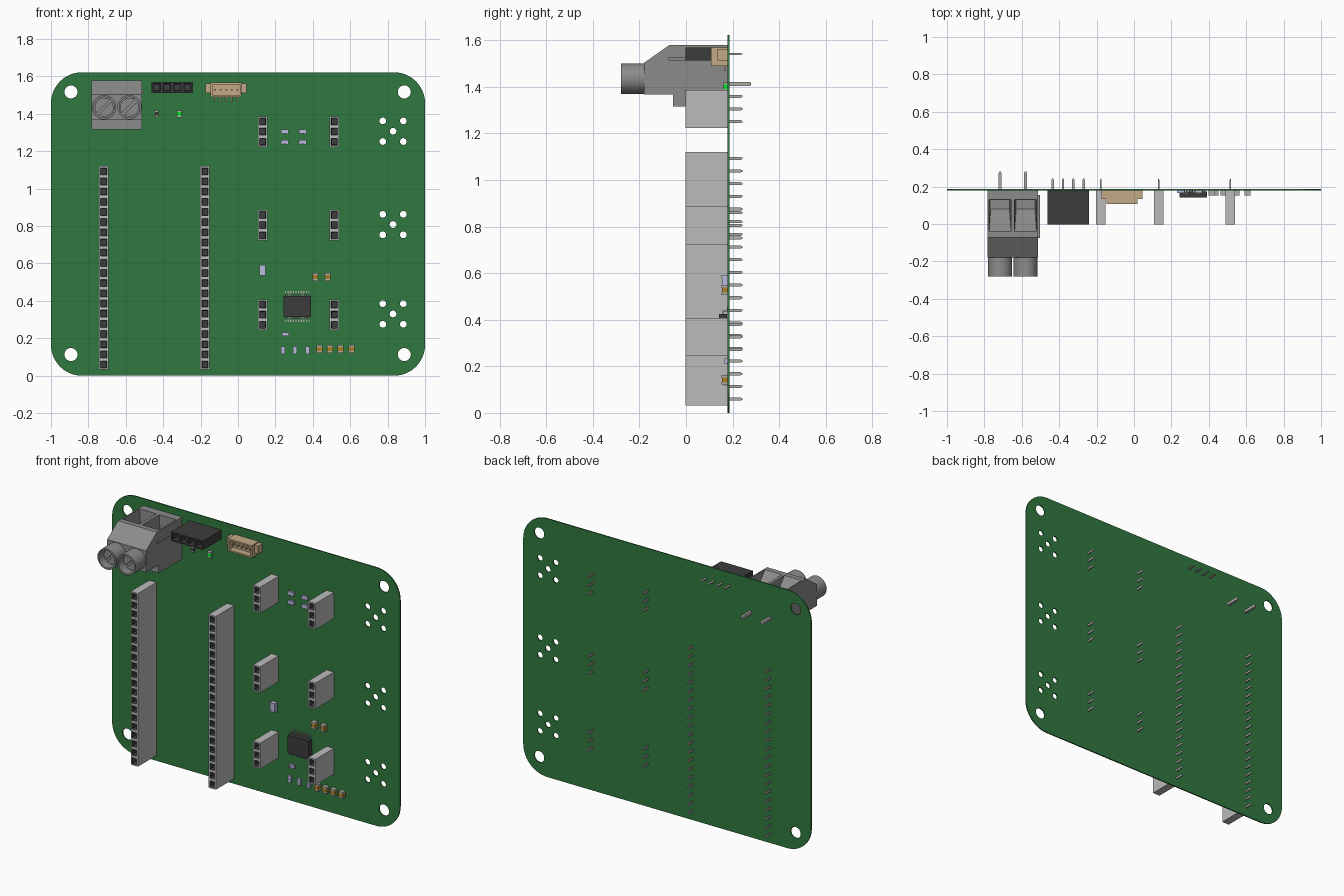
import bpy, bmesh
from math import sin, cos, pi, radians
from mathutils import Matrix, Vector

if "Cube" in bpy.data.objects:
    bpy.data.objects.remove(bpy.data.objects["Cube"])

FRONT, BACK = 0.179, 0.187   # board faces along y


def mat(name, r, g, b):
    m = bpy.data.materials.new(name)
    m.diffuse_color = (r, g, b, 1)
    m.use_nodes = True
    m.node_tree.nodes["Principled BSDF"].inputs["Base Color"].default_value = m.diffuse_color
    return m


GREEN = mat("board_green", 0.03, 0.19, 0.05)
LIGHT = mat("light_grey", 0.50, 0.50, 0.50)
MID = mat("mid_grey", 0.26, 0.26, 0.26)
DARK = mat("dark", 0.045, 0.045, 0.045)
METAL = mat("metal", 0.42, 0.42, 0.40)
BEIGE = mat("beige", 0.55, 0.40, 0.24)
LILAC = mat("lilac", 0.50, 0.50, 0.75)
GOLD = mat("gold", 0.42, 0.22, 0.02)
LED = mat("led_green", 0.0, 0.85, 0.02)


def finish(bm, name, *mats):
    bmesh.ops.recalc_face_normals(bm, faces=bm.faces)
    me = bpy.data.meshes.new(name)
    bm.to_mesh(me)
    bm.free()
    for m in mats:
        me.materials.append(m)
    ob = bpy.data.objects.new(name, me)
    bpy.context.collection.objects.link(ob)
    return ob


def box(bm, x0, x1, y0, y1, z0, z1, mi=0):
    M = Matrix.Translation(((x0 + x1) / 2, (y0 + y1) / 2, (z0 + z1) / 2)) @ \
        Matrix.Diagonal((x1 - x0, y1 - y0, z1 - z0, 1))
    vs = bmesh.ops.create_cube(bm, size=1, matrix=M)["verts"]
    for f in {f for v in vs for f in v.link_faces}:
        f.material_index = mi
    return vs


def pin(bm, x, z, w, h, y1):
    # straight shank with a tapered tip pointing backwards
    box(bm, x - w / 2, x + w / 2, FRONT, y1 - 0.008, z - h / 2, z + h / 2)
    tip = box(bm, x - w / 2, x + w / 2, y1 - 0.008, y1, z - h / 2, z + h / 2)
    for v in tip:
        if v.co.y > y1 - 0.004:
            v.co.x = x + (v.co.x - x) * 0.5
            v.co.z = z + (v.co.z - z) * 0.5


def front_faces(bm):
    bm.normal_update()
    return [f for f in bm.faces if f.normal.y < -0.99]


# --- board with rounded corners and drilled holes
def loop(curve, pts):
    s = curve.splines.new("POLY")
    s.points.add(len(pts) - 1)
    for p, (x, z) in zip(s.points, pts):
        p.co = (x, z, 0, 1)
    s.use_cyclic_u = True


def circle(x, z, r, n=24):
    return [(x + r * cos(2 * pi * i / n), z + r * sin(2 * pi * i / n)) for i in range(n)]


cu = bpy.data.curves.new("board", "CURVE")
cu.dimensions, cu.fill_mode, cu.extrude = "2D", "BOTH", (BACK - FRONT) / 2
R, H = 0.165, 1.622
corners = [(1 - R, H - R, 0), (R - 1, H - R, 90), (R - 1, R, 180), (1 - R, R, 270)]
loop(cu, [(x + R * cos(radians(a + t * 7.5)), z + R * sin(radians(a + t * 7.5)))
          for x, z, a in corners for t in range(13)])
for x in (-0.893, 0.889):
    for z in (0.113, 1.517):
        loop(cu, circle(x, z, 0.035))
for z in (1.307, 0.808, 0.33):
    loop(cu, circle(0.829, z, 0.018))
    for dx in (-0.055, 0.055):
        for dz in (-0.055, 0.055):
            loop(cu, circle(0.829 + dx, z + dz, 0.018))
board = bpy.data.objects.new("board", cu)
bpy.context.collection.objects.link(board)
board.location.y = (FRONT + BACK) / 2
board.rotation_euler.x = pi / 2
cu.materials.append(GREEN)
bpy.context.view_layer.objects.active = board
board.select_set(True)
bpy.ops.object.convert(target="MESH")


# --- socket headers: one cell per contact, each with a recessed hole
def header(name, x, z, n, color, along="z", pitch=0.0544, w=0.05):
    half = n * pitch / 2
    hx, hz = (w / 2, half) if along == "z" else (half, w / 2)
    axis = Vector((0, 0, 1)) if along == "z" else Vector((1, 0, 0))
    bm = bmesh.new()
    box(bm, x - hx, x + hx, -0.003, FRONT, z - hz, z + hz)
    centre = Vector((x, 0, z))
    for i in range(1, n):
        bmesh.ops.bisect_plane(bm, geom=bm.verts[:] + bm.edges[:] + bm.faces[:],
                               plane_co=centre + axis * (i * pitch - half), plane_no=axis)
    cells = front_faces(bm)
    bmesh.ops.inset_individual(bm, faces=cells, thickness=0.012)
    for f in cells:
        f.material_index = 1
    r = bmesh.ops.inset_individual(bm, faces=cells, thickness=0.004, depth=-0.02)
    for f in r["faces"]:
        f.material_index = 1
    bmesh.ops.inset_individual(bm, faces=cells, thickness=0.0001, depth=-0.06)
    finish(bm, name, color, DARK)
    bm = bmesh.new()
    for i in range(n):
        c = centre + axis * ((i + 0.5) * pitch - half)
        pw, ph = (0.007, 0.013) if along == "z" else (0.013, 0.007)
        pin(bm, c.x, c.z, pw, ph, 0.242)
    finish(bm, name + "_pins", METAL)


header("long_header_left", -0.718, 0.576, 20, LIGHT)
header("long_header_right", -0.177, 0.576, 20, LIGHT)
for row, z in (("top", 1.305), ("middle", 0.805), ("bottom", 0.326)):
    header("short_header_left_" + row, 0.132, z, 3, LIGHT)
    header("short_header_right_" + row, 0.515, z, 3, LIGHT)
header("black_header", -0.352, 1.541, 4, DARK, "x", 0.0552, 0.057)

# --- screw terminal: extruded side profile with two wire pockets
TX0, TX1 = -0.783, -0.513
profile = [(-0.18, 1.503), (-0.072, 1.579), (FRONT, 1.579), (FRONT, 1.315),
           (-0.055, 1.315), (-0.055, 1.367), (-0.18, 1.367)]
bm = bmesh.new()
face = bm.faces.new([bm.verts.new((TX0, y, z)) for y, z in profile])
ext = bmesh.ops.extrude_face_region(bm, geom=[face])["geom"]
bmesh.ops.translate(bm, vec=(TX1 - TX0, 0, 0),
                    verts=[v for v in ext if isinstance(v, bmesh.types.BMVert)])
body = finish(bm, "terminal_body", MID)
bm = bmesh.new()
wires = (-0.716, -0.580)
for x in wires:
    vs = [bm.verts.new((x + s * w, y, z)) for s in (-1, 1)
          for w, y, z in ((0.06, -0.06, 1.60), (0.06, 0.13, 1.60),
                          (0.05, 0.08, 1.46), (0.05, 0.128, 1.46))]
    bmesh.ops.convex_hull(bm, input=vs)
cutter = finish(bm, "pocket_cutter")
cutter.hide_render = True
mod = body.modifiers.new("pockets", "BOOLEAN")
mod.operation, mod.object, mod.solver = "DIFFERENCE", cutter, "EXACT"
bpy.context.view_layer.objects.active = body
bpy.ops.object.modifier_apply(modifier=mod.name)
bpy.data.objects.remove(cutter)

# tongue on the terminal side
bm = bmesh.new()
box(bm, TX1, TX1 + 0.011, -0.075, 0.155, 1.512, 1.527)
finish(bm, "terminal_tongue", MID)

# screw barrels, slotted screws and solder pins
back_pins = bmesh.new()
for side, x in zip(("left", "right"), wires):
    bm = bmesh.new()
    bmesh.ops.create_cone(bm, cap_ends=True, segments=40, radius1=0.065, radius2=0.065, depth=0.12,
                          matrix=Matrix.Translation((x, -0.22, 1.435)) @ Matrix.Rotation(pi / 2, 4, "X"))
    f = front_faces(bm)
    bmesh.ops.inset_individual(bm, faces=f, thickness=0.01)
    bmesh.ops.inset_individual(bm, faces=f, thickness=0.0001, depth=-0.06)
    barrel = finish(bm, "screw_barrel_" + side, MID)
    bpy.ops.object.select_all(action="DESELECT")
    barrel.select_set(True)
    bpy.context.view_layer.objects.active = barrel
    bpy.ops.object.shade_smooth_by_angle()
    bm = bmesh.new()
    for s in (-1, 1):   # two half discs leave the slot between them
        arc = [(0.05 * cos(a), 0.05 * sin(a)) for a in
               [0.14 + i * (pi - 0.28) / 14 for i in range(15)]]
        f = bm.faces.new([bm.verts.new((px, -0.235, s * pz)) for px, pz in arc])
        g = bmesh.ops.extrude_face_region(bm, geom=[f])["geom"]
        bmesh.ops.translate(bm, vec=(0, 0.016, 0),
                            verts=[v for v in g if isinstance(v, bmesh.types.BMVert)])
    bm.transform(Matrix.Translation((x, 0, 1.435)) @ Matrix.Rotation(radians(-45), 4, "Y"))
    finish(bm, "screw_" + side, MID)
    pin(back_pins, x, 1.412, 0.016, 0.018, 0.28)
finish(back_pins, "terminal_pins", METAL)

# --- beige plug socket: open shell, side tabs and contacts
bm = bmesh.new()
box(bm, -0.147, 0.02, 0.108, FRONT, 1.49, 1.568)
f = front_faces(bm)
bmesh.ops.inset_individual(bm, faces=f, thickness=0.014)
bmesh.ops.inset_individual(bm, faces=f, thickness=0.0001, depth=-0.04)
for x0, x1 in ((-0.174, -0.147), (0.02, 0.046)):
    box(bm, x0, x1, 0.135, FRONT, 1.512, 1.562)
finish(bm, "plug_socket", BEIGE)
bm = bmesh.new()
for i in range(5):
    x = -0.122 + i * 0.0295
    box(bm, x - 0.004, x + 0.004, 0.163, 0.171, 1.467, 1.50)
    box(bm, x - 0.004, x + 0.004, 0.12, 0.16, 1.525, 1.533)
finish(bm, "plug_socket_contacts", BEIGE)


# --- small surface parts: coloured middle with metal end caps
def chip(name, x, z, w, h, depth, color):
    bm = bmesh.new()
    a, b = w / 2, h / 2
    y, e = FRONT - depth, 0.24
    if w > h:
        box(bm, x - a * (1 - e), x + a * (1 - e), y + 0.001, FRONT, z - b, z + b)
        for s in (-1, 1):
            p, q = sorted((x + s * a, x + s * a * (1 - 2 * e)))
            box(bm, p, q, y, FRONT, z - b - 0.001, z + b + 0.001, 1)
    else:
        box(bm, x - a, x + a, y + 0.001, FRONT, z - b * (1 - e), z + b * (1 - e))
        for s in (-1, 1):
            p, q = sorted((z + s * b, z + s * b * (1 - 2 * e)))
            box(bm, x - a - 0.001, x + a + 0.001, y, FRONT, p, q, 1)
    finish(bm, name, color, LILAC if color is LILAC else METAL)


chip("indicator_light", -0.314, 1.40, 0.026, 0.038, 0.02, LED)
chip("dark_resistor", -0.435, 1.40, 0.02, 0.036, 0.012, DARK)
chip("large_capacitor", 0.131, 0.564, 0.032, 0.056, 0.026, LILAC)
chip("wide_resistor", 0.254, 0.222, 0.04, 0.02, 0.014, LILAC)
for x in (0.25, 0.346):
    for z in (1.305, 1.249):
        chip("upper_resistor", x, z, 0.04, 0.022, 0.014, LILAC)
for x in (0.24, 0.305, 0.372):
    chip("lower_resistor", x, 0.137, 0.02, 0.04, 0.014, LILAC)
for x, z in ((0.414, 0.527), (0.479, 0.527), (0.436, 0.142), (0.492, 0.142), (0.548, 0.142), (0.607, 0.142)):
    chip("gold_capacitor", x, z, 0.03, 0.042, 0.026, GOLD)

# --- driver chip with two rows of bent leads
bm = bmesh.new()
box(bm, 0.243, 0.391, 0.142, 0.175, 0.313, 0.425)
finish(bm, "driver_chip", DARK)
bm = bmesh.new()
for i in range(10):
    x = 0.317 + (i - 4.5) * 0.0139
    for s in (-1, 1):
        for z0, z1, y0, y1 in ((0.05, 0.068, 0.157, 0.161), (0.065, 0.069, 0.157, FRONT),
                               (0.065, 0.082, 0.175, FRONT)):
            a, b = sorted((0.37 + s * z0, 0.37 + s * z1))
            box(bm, x - 0.003, x + 0.003, y0, y1, a, b)
finish(bm, "driver_chip_leads", METAL)
